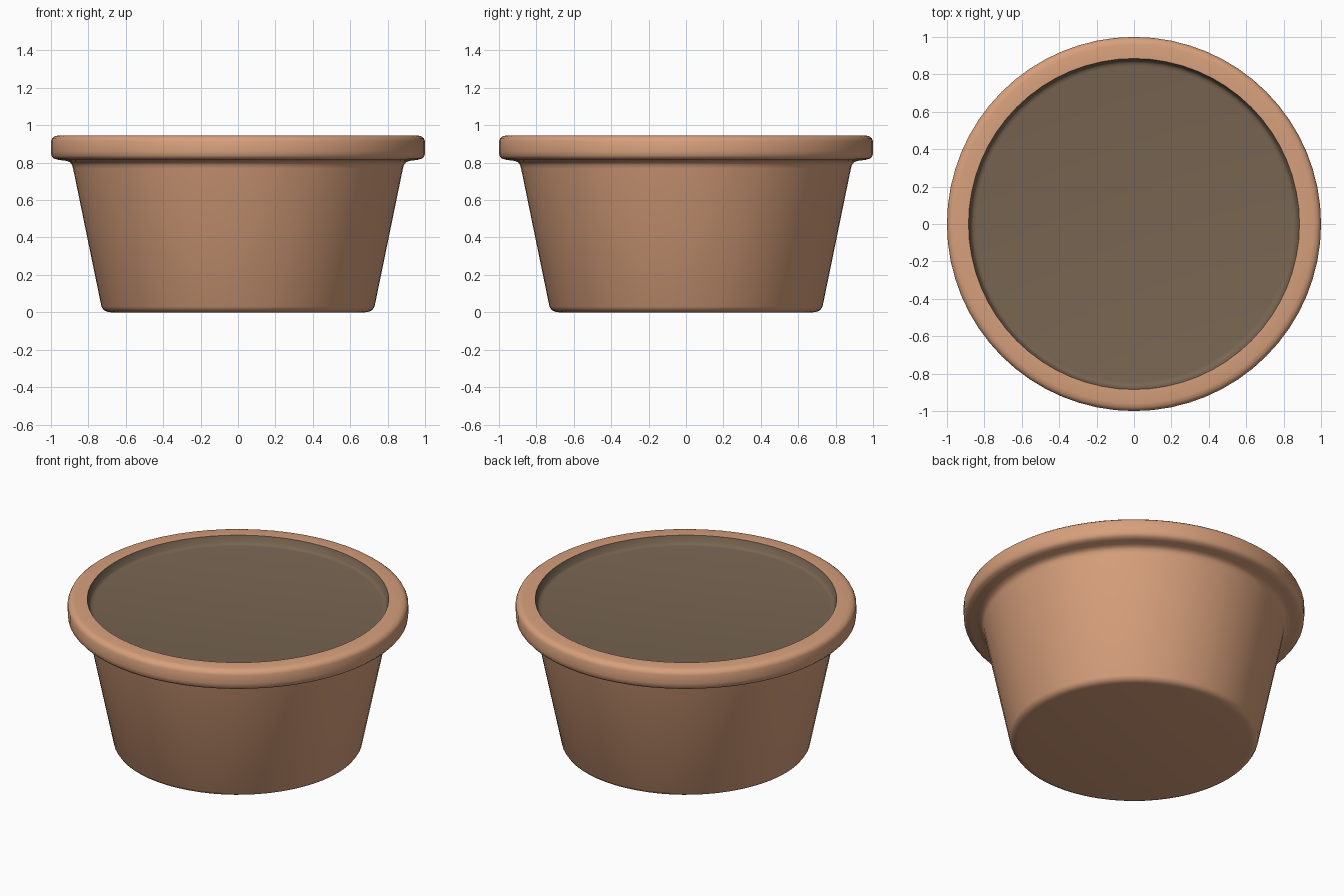
import bpy
import bmesh
import math

SIDES = 64

cube = bpy.data.objects.get("Cube")
if cube:
    bpy.data.objects.remove(cube, do_unlink=True)


def make_material(name, color):
    mat = bpy.data.materials.new(name)
    mat.use_nodes = True
    mat.diffuse_color = color
    bsdf = mat.node_tree.nodes["Principled BSDF"]
    bsdf.inputs["Base Color"].default_value = color
    bsdf.inputs["Roughness"].default_value = 0.8
    return mat


def lathe(name, profile, mat, cap_first=False, cap_last=False):
    """Turn a (radius, height) profile around the z axis."""
    bm = bmesh.new()
    rings = []
    for radius, height in profile:
        angles = [math.tau * i / SIDES for i in range(SIDES)]
        rings.append([bm.verts.new((radius * math.cos(a), radius * math.sin(a), height))
                      for a in angles])
    for low, high in zip(rings, rings[1:]):
        for i in range(SIDES):
            j = (i + 1) % SIDES
            bm.faces.new((low[i], low[j], high[j], high[i]))
    if cap_first:
        bm.faces.new(rings[0][::-1])
    if cap_last:
        bm.faces.new(rings[-1])
    mesh = bpy.data.meshes.new(name)
    bm.to_mesh(mesh)
    bm.free()
    mesh.materials.append(mat)
    obj = bpy.data.objects.new(name, mesh)
    bpy.context.collection.objects.link(obj)
    bpy.ops.object.select_all(action="DESELECT")
    obj.select_set(True)
    bpy.context.view_layer.objects.active = obj
    bpy.ops.object.shade_smooth_by_angle(angle=math.radians(50))
    return obj


terracotta = make_material("terracotta", (0.68, 0.35, 0.2, 1))
soil_brown = make_material("soil brown", (0.188, 0.13, 0.084, 1))

# Tapered body with a rounded foot, flaring into the thick rolled rim
lathe("pot", [
    (0.68, 0.0), (0.7, 0.003), (0.718, 0.012), (0.73, 0.03),
    (0.882, 0.77), (0.888, 0.79), (0.9, 0.803), (0.92, 0.81),
    (0.96, 0.815), (0.985, 0.822), (0.998, 0.837), (1.0, 0.86),
    (1.0, 0.915), (0.993, 0.931), (0.98, 0.941), (0.96, 0.946),
    (0.885, 0.946),
], terracotta, cap_first=True)

# Dark inner wall and the soil surface just below the rim
lathe("soil", [
    (0.885, 0.946), (0.872, 0.905), (0.862, 0.896), (0.845, 0.893),
], soil_brown, cap_last=True)
